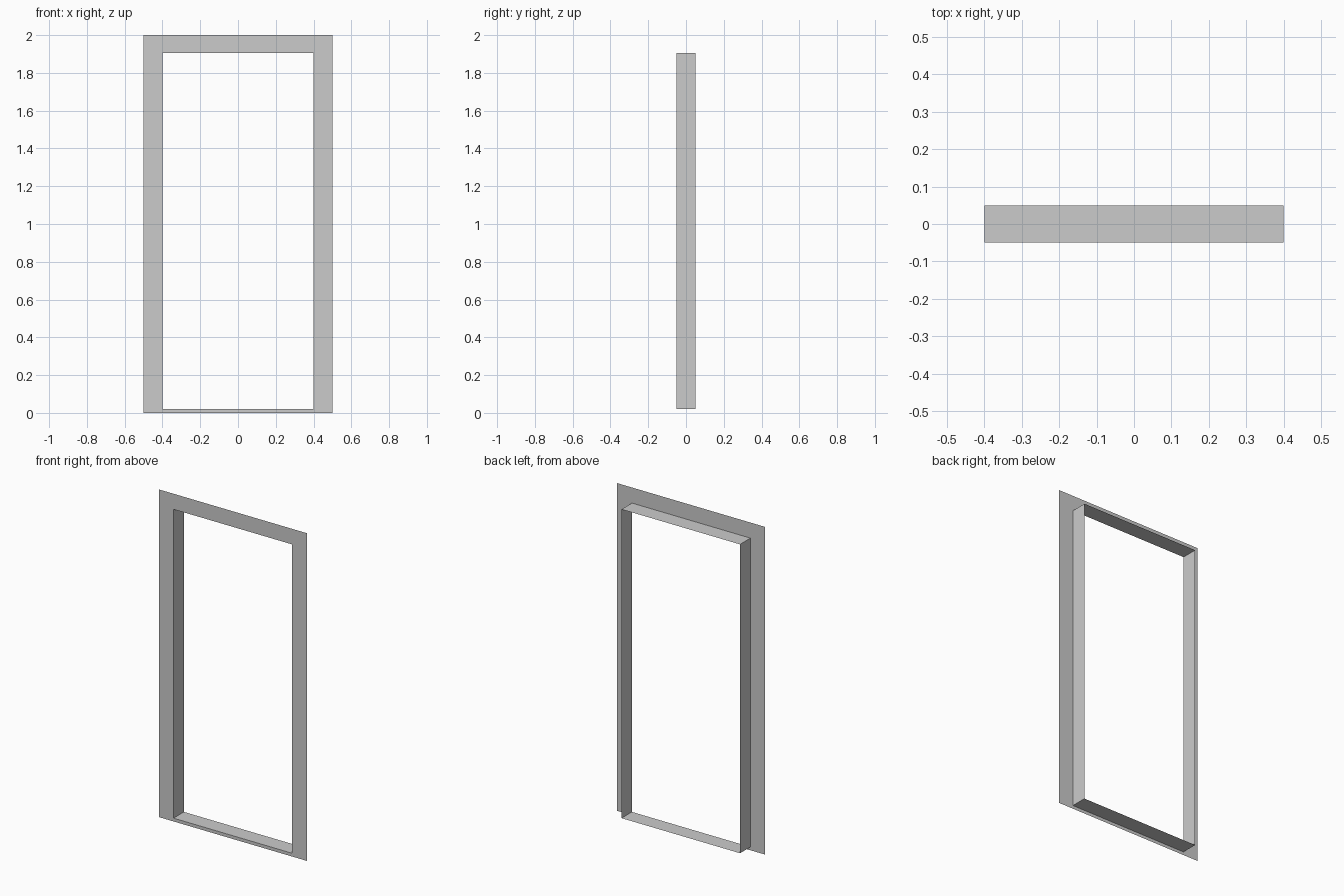
import bpy, bmesh

if "Cube" in bpy.data.objects:
    bpy.data.objects.remove(bpy.data.objects["Cube"])

grey = bpy.data.materials.new("light grey")
grey.diffuse_color = (0.6, 0.6, 0.6, 1)
grey.use_nodes = True
grey.node_tree.nodes["Principled BSDF"].inputs["Base Color"].default_value = grey.diffuse_color

FRONT, BACK = -0.05, 0.05


def loop(bm, half_width, bottom, top, y):
    """Rectangle of four vertices, counter-clockwise seen from the front."""
    corners = ((-half_width, bottom), (half_width, bottom),
               (half_width, top), (-half_width, top))
    return [bm.verts.new((x, y, z)) for x, z in corners]


def band(name, first, second):
    """Sheet of four quads joining two rectangular loops."""
    bm = bmesh.new()
    a, b = loop(bm, *first), loop(bm, *second)
    for i in range(4):
        j = (i + 1) % 4
        bm.faces.new((a[i], a[j], b[j], b[i]))
    mesh = bpy.data.meshes.new(name)
    bm.to_mesh(mesh)
    bm.free()
    mesh.materials.append(grey)
    bpy.context.collection.objects.link(bpy.data.objects.new(name, mesh))


# flat casing around the opening, with a thin strip under the sill
band("front_casing", (0.5, 0.0, 2.0, FRONT), (0.4, 0.02, 1.905, FRONT))

# jambs, head and sill lining the opening
band("opening_lining", (0.4, 0.02, 1.905, FRONT), (0.4, 0.02, 1.905, BACK))
